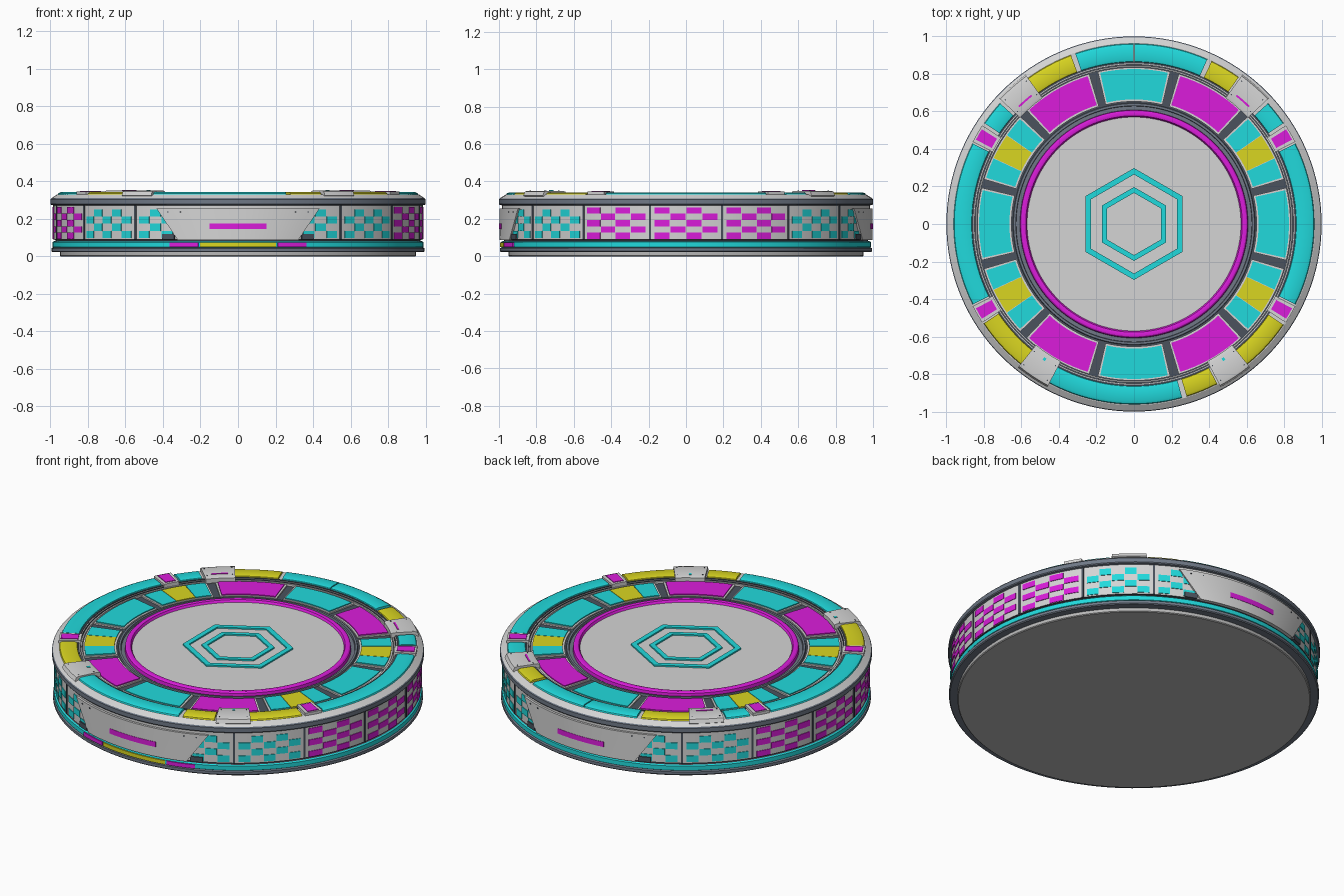
import bpy, bmesh, math

if "Cube" in bpy.data.objects:
    bpy.data.objects.remove(bpy.data.objects["Cube"])


def paint(name, r, g, b):
    m = bpy.data.materials.new(name)
    m.diffuse_color = (r, g, b, 1)
    m.use_nodes = True
    m.node_tree.nodes["Principled BSDF"].inputs["Base Color"].default_value = m.diffuse_color
    return m


WHITE = paint("pale_grey", .66, .66, .66)
FOOT = paint("base_grey", .48, .48, .48)
STEEL = paint("blue_steel", .16, .19, .24)
DARK = paint("dark_steel", .07, .085, .11)
CYAN = paint("cyan", .015, .70, .72)
MAGENTA = paint("magenta", .71, .012, .71)
YELLOW = paint("yellow", .70, .67, .015)


def add_sweep(bm, prof, a0, a1, n, closed, scale):
    """Sweep an (r, z) profile about z; scale(z) narrows the arc by height."""
    full = abs(a1 - a0) > 359.9
    mid, span = (a0 + a1) / 2, a1 - a0
    rows = []
    for i in range(n if full else n + 1):
        row = []
        for r, z in prof:
            a = math.radians(mid + (i / n - .5) * span * scale(z))
            row.append(bm.verts.new((r * math.cos(a), r * math.sin(a), z)))
        rows.append(row)
    k = len(prof)
    for i in range(n):
        p, q = rows[i], rows[(i + 1) % len(rows)]
        for j in range(k if closed else k - 1):
            h = (j + 1) % k
            bm.faces.new((p[j], q[j], q[h], p[h]))
    if closed and not full:
        bm.faces.new(rows[0])
        bm.faces.new(rows[-1][::-1])


def part(name, mat, jobs, closed=True, n=None, scale=lambda z: 1):
    """One object made from (profile, start angle, end angle) sweeps."""
    bm = bmesh.new()
    for prof, a0, a1 in jobs:
        add_sweep(bm, prof, a0, a1, n or max(1, math.ceil((a1 - a0) / 2.8125)), closed, scale)
    bmesh.ops.remove_doubles(bm, verts=bm.verts, dist=1e-6)
    me = bpy.data.meshes.new(name)
    bm.to_mesh(me)
    bm.free()
    me.materials.append(mat)
    for f in me.polygons:
        f.use_smooth = True
    me.set_sharp_from_angle(angle=math.radians(30))
    ob = bpy.data.objects.new(name, me)
    bpy.context.collection.objects.link(ob)
    return ob


def box(r0, r1, z0, z1):
    return [(r0, z0), (r1, z0), (r1, z1), (r0, z1)]


def lathe(name, mat, *prof):
    return part(name, mat, [(prof, 0, 360)], closed=False, n=128)


# Main body: turned shells from the underside to the centre disc
lathe("base_foot", FOOT, (0, 0), (.945, 0), (.95, .004), (.95, .022))
lathe("lower_lip", STEEL, (.95, .022), (.99, .022), (.995, .027), (.995, .043), (.985, .047))
lathe("accent_ring", CYAN, (.985, .047), (.99, .05), (.99, .075), (.983, .08))
lathe("lower_groove", DARK, (.983, .08), (.974, .082), (.974, .088), (.985, .09))
lathe("side_wall", WHITE, (.985, .09), (.985, .272))
lathe("cap_ring", STEEL, (.985, .272), (.996, .275), (1, .28), (1, .304), (.995, .31))
lathe("cap_chamfer", WHITE, (.995, .31), (.966, .329), (.85, .329))
lathe("deck_floor", DARK, (.85, .329), (.85, .312), (.645, .312))
lathe("inner_channel", STEEL, (.645, .312), (.642, .322), (.63, .322), (.628, .308), (.608, .308))
lathe("glow_ring", MAGENTA, (.608, .308), (.606, .328), (.599, .334), (.588, .336),
      (.577, .333), (.57, .32))
lathe("centre_disc", WHITE, (.57, .32), (0, .32))
part("deck_outer_trim", WHITE, [(box(.838, .846, .312, .324), 0, 360)], n=128)

# Two hexagon outlines on the disc
for label, r0, r1 in (("outer", .264, .298), ("inner", .166, .197)):
    part("hexagon_" + label, CYAN, [(box(r0, r1, .319, .328), 90, 450)], n=6)

# Twelve deck panels on pale frames
part("deck_panel_frames", WHITE,
     [(box(.653, .835, .311, .32), 30 * k - 13.4, 30 * k + 13.4) for k in range(12)])
panel = box(.664, .826, .319, .326)
cyan, magenta, yellow = [], [], []
for k in range(12):
    c = 30 * k
    if k % 3 == 0:
        cyan.append((panel, c - 12.6, c + 12.6))
    elif k in (2, 4, 8, 10):
        magenta.append((panel, c - 12.6, c + 12.6))
    else:
        cyan += [(panel, c - 12.6, c - 5), (panel, c + 5, c + 12.6)]
        yellow.append((panel, c - 4.8, c + 4.8))
part("deck_panels_cyan", CYAN, cyan)
part("deck_panels_magenta", MAGENTA, magenta)
part("deck_panels_yellow", YELLOW, yellow)

# Rounded light bands around the rim
band = [(.862, .328), (.962, .328), (.958, .336), (.945, .342), (.88, .342), (.866, .338)]


def bands(*arcs):
    return [(band, a, b) for a, b in arcs]


part("rim_bands_cyan", CYAN, bands(
    (-26.5, 26.5), (34, 42), (66, 89.8), (90.2, 109), (138, 146), (153.5, 206.5), (242, 285.5)))
part("rim_bands_yellow", YELLOW, bands(
    (54.5, 64.5), (110.5, 126), (213.5, 231), (287, 297.5), (309, 326)))
part("rim_band_seats", DARK, [(box(.856, .866, .325, .333), 0, 360)], n=128)

# Clips and cover plates that interrupt the bands
clips = (30, 150, 210, 330)
part("clip_bases", WHITE, [(box(.845, .965, .32, .345), a - 3, a + 3) for a in clips])
part("clip_lights", MAGENTA, [(box(.86, .955, .344, .349), a - 1.9, a + 1.9) for a in clips])
plate = [(.83, .318), (.975, .318), (.985, .325), (.975, .346), (.96, .35), (.845, .35), (.83, .345)]
part("cover_plates", WHITE, [(plate, a - 5.5, a + 5.5) for a in (48.5, 131.5, 236.5, 303.5)], n=4)
part("cover_slits", MAGENTA, [(box(.871, .881, .349, .353), a - 3, a + 3) for a in (48.5, 131.5)])
part("cover_dots", CYAN, [(box(.856, .872, .349, .353), a - .5, a + .5) for a in (236.5, 303.5)])
part("cover_rivets", DARK, [(box(r, r + .006, .349, .352), a + s - .2, a + s + .2)
                            for a in (48.5, 131.5, 236.5, 303.5) for s in (-4.5, 4.5)
                            for r in (.86, .95)])

# Side wall dividers and chequered panels
part("wall_dividers", DARK, [(box(.98, .989, .09, .272), a - .35, a + .35)
                             for k in range(16) if k not in (3, 4, 11, 12)
                             for a in [11.25 + 22.5 * k]])


def chequer(name, mat, centres, cols, rows, z0, z1):
    jobs, w, h = [], 20 / cols, (z1 - z0) / rows
    for c in centres:
        for i in range(cols):
            for j in range(rows):
                if (i + j) % 2 == 0:
                    a, z = c - 10 + i * w, z0 + j * h
                    jobs.append((box(.98, .9885, z, z + h), a + .15, a + w - .15))
    part(name, mat, jobs)


chequer("chequer_magenta", MAGENTA, (0, 22.5, -22.5, 180, 157.5, 202.5), 4, 5, .092, .262)
chequer("chequer_cyan", CYAN, [s + d for s in (90, 270) for d in (-45, -22.5, 22.5, 45)],
        5, 4, .098, .25)

# Tapered shields front and back, with slits, rivets and foot brackets
for side, c in (("front", 270), ("back", 90)):
    part(side + "_shield", WHITE, [(box(.98, .998, .088, .255), c - 25.8, c + 25.8)],
         scale=lambda z: .73 + .27 * (z - .088) / .167)
    part(side + "_shield_slit", MAGENTA, [(box(.99, 1.0, .145, .175), c - 8.7, c + 8.7)])
    part(side + "_shield_rivets", DARK, [(box(.99, 1.0, .234, .24), c + a - .2, c + a + .2)
                                         for a in (-22, -18, 18, 22)])
    part(side + "_brackets", DARK, [(box(.975, .995, .09, .12), c + s - 2, c + s + 2)
                                    for s in (-22, 22)], n=2)

# Coloured inserts in the lower ring at the front
low = box(.983, .996, .05, .073)
part("low_light_yellow", YELLOW, [(low, 258.3, 281.7)])
part("low_lights_magenta", MAGENTA, [(low, 248.5, 257.7), (low, 282.3, 291.5)])
